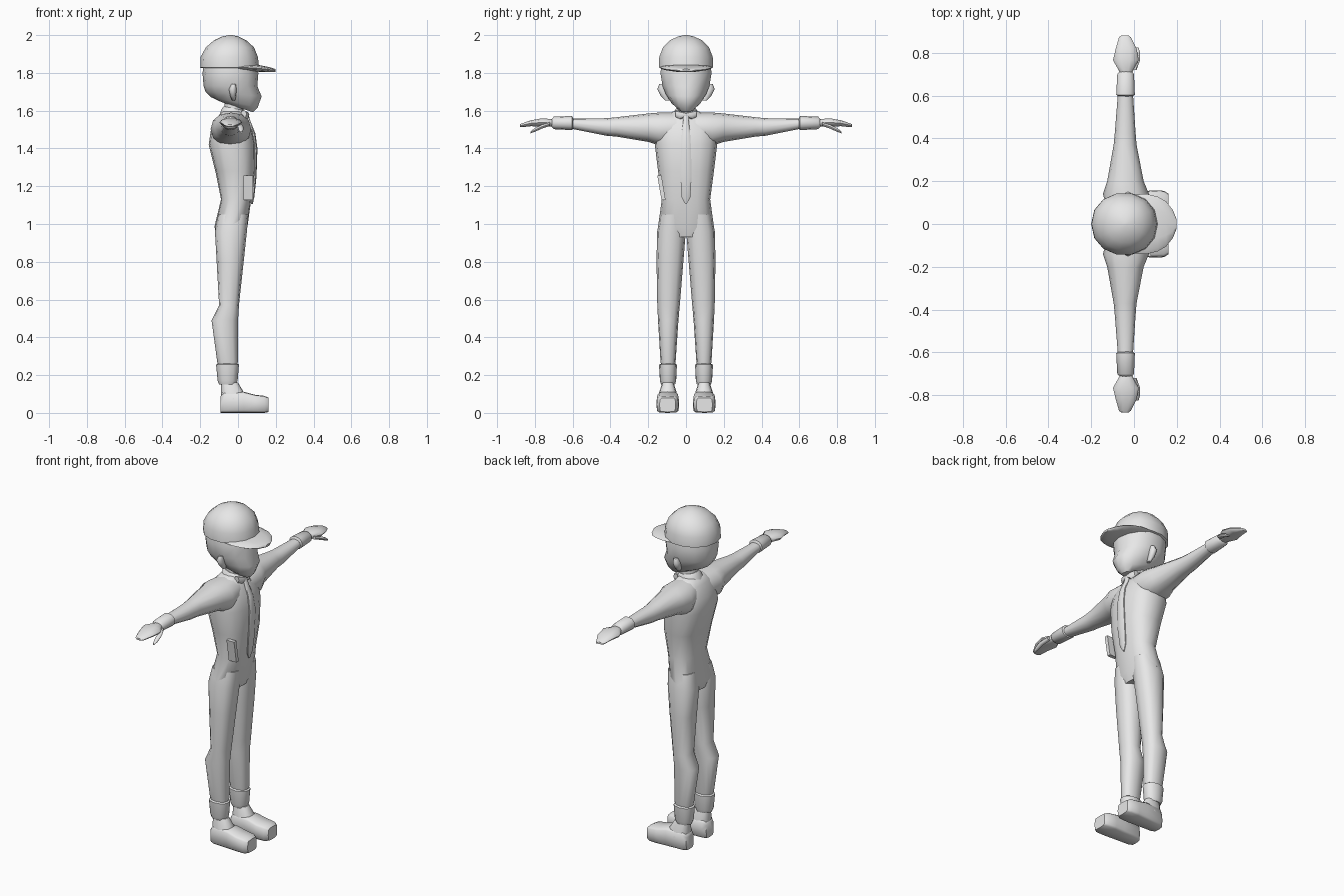
import bpy, bmesh, math

grey = bpy.data.materials.new("plain grey")
grey.diffuse_color = (0.8, 0.8, 0.8, 1)


def finish(name, bm, mirror=False, angle=50):
    bmesh.ops.recalc_face_normals(bm, faces=bm.faces)
    me = bpy.data.meshes.new(name)
    bm.to_mesh(me)
    bm.free()
    me.materials.append(grey)
    ob = bpy.data.objects.new(name, me)
    bpy.context.collection.objects.link(ob)
    bpy.ops.object.select_all(action='DESELECT')
    ob.select_set(True)
    bpy.context.view_layer.objects.active = ob
    bpy.ops.object.shade_smooth_by_angle(angle=math.radians(angle))
    if mirror:
        m = ob.modifiers.new("mirror", 'MIRROR')
        m.use_axis = (False, True, False)
        m.use_mirror_merge = False
    return ob


def loft(name, axis, rings, n=12, power=2.2, mirror=False, angle=50):
    """Skin rounded sections along an axis.
    Ring: position, low/high of both cross axes, optional slope along the first."""
    bm = bmesh.new()
    loops = []
    for r in rings:
        pos, a0, a1, b0, b1 = r[:5]
        slope = r[5] if len(r) > 5 else 0
        loop = []
        for i in range(n):
            t = 2 * math.pi * i / n
            c, s = math.cos(t), math.sin(t)
            u = math.copysign(abs(c) ** (2 / power), c) * (a1 - a0) / 2
            v = math.copysign(abs(s) ** (2 / power), s) * (b1 - b0) / 2
            co = [(a0 + a1) / 2 + u, (b0 + b1) / 2 + v]
            co.insert(axis, pos + slope * u)
            loop.append(bm.verts.new(co))
        loops.append(loop)
    for p, q in zip(loops, loops[1:]):
        for i in range(n):
            j = (i + 1) % n
            bm.faces.new((p[i], p[j], q[j], q[i]))
    bm.faces.new(loops[0])
    bm.faces.new(loops[-1])
    return finish(name, bm, mirror, angle)


# Body
loft("torso", 2, [
    (0.93, -0.11, 0.035, -0.09, 0.09),
    (0.985, -0.125, 0.05, -0.148, 0.148),
    (1.13, -0.09, 0.07, -0.128, 0.128),
    (1.28, -0.12, 0.092, -0.148, 0.148),
    (1.42, -0.155, 0.092, -0.165, 0.165),
    (1.49, -0.145, 0.078, -0.165, 0.165),
    (1.56, -0.115, 0.045, -0.13, 0.13),
    (1.595, -0.085, 0.02, -0.07, 0.07)], n=16, power=2.5)
loft("leg", 2, [
    (0.22, -0.095, -0.015, 0.065, 0.125),
    (0.27, -0.11, 0.0, 0.055, 0.135),
    (0.49, -0.14, 0.0, 0.04, 0.148),
    (0.57, -0.10, 0.005, 0.033, 0.152),
    (0.80, -0.113, 0.03, 0.014, 0.156),
    (0.96, -0.122, 0.047, 0.001, 0.153),
    (1.05, -0.105, 0.055, 0.005, 0.135)], power=2.4, mirror=True)
loft("trouser_cuff", 2, [
    (0.15, -0.10, -0.01, 0.058, 0.132),
    (0.17, -0.108, -0.002, 0.052, 0.138),
    (0.255, -0.116, 0.005, 0.048, 0.143),
    (0.262, -0.105, -0.005, 0.06, 0.13)], mirror=True)

# Shoes
loft("ankle", 2, [
    (0.07, -0.088, 0.045, 0.045, 0.148),
    (0.11, -0.09, 0.03, 0.05, 0.142),
    (0.16, -0.09, 0.0, 0.066, 0.125)], power=2.6, mirror=True)
loft("shoe", 0, [
    (-0.092, 0.06, 0.13, 0.0, 0.09),
    (-0.07, 0.046, 0.145, 0.0, 0.11),
    (0.03, 0.04, 0.152, 0.0, 0.112),
    (0.09, 0.036, 0.157, 0.0, 0.096),
    (0.14, 0.04, 0.155, 0.0, 0.09),
    (0.162, 0.055, 0.14, 0.005, 0.08)], power=5, mirror=True)

# Arms
loft("arm", 1, [
    (0.05, -0.12, 0.06, 1.42, 1.59),
    (0.14, -0.145, 0.07, 1.415, 1.59),
    (0.20, -0.125, 0.045, 1.435, 1.585),
    (0.37, -0.095, 0.012, 1.463, 1.565),
    (0.42, -0.09, 0.008, 1.467, 1.56),
    (0.61, -0.075, -0.005, 1.505, 1.558)], mirror=True)
loft("sleeve_cuff", 1, [
    (0.595, -0.07, -0.01, 1.51, 1.555),
    (0.603, -0.083, 0.004, 1.497, 1.572),
    (0.70, -0.078, 0.0, 1.502, 1.568),
    (0.712, -0.065, -0.01, 1.515, 1.555)], mirror=True)
loft("hand", 1, [
    (0.69, -0.06, -0.015, 1.52, 1.55),
    (0.715, -0.07, -0.005, 1.515, 1.557),
    (0.765, -0.098, 0.022, 1.515, 1.56),
    (0.82, -0.085, 0.012, 1.517, 1.55),
    (0.872, -0.07, -0.015, 1.512, 1.532),
    (0.88, -0.06, -0.025, 1.515, 1.527)], n=10, mirror=True)
loft("thumb", 1, [
    (0.72, -0.015, 0.012, 1.52, 1.54),
    (0.765, -0.002, 0.028, 1.504, 1.525),
    (0.80, 0.004, 0.028, 1.488, 1.508),
    (0.823, 0.01, 0.022, 1.48, 1.49)], n=8, mirror=True)

# Neck, collar and tie
loft("neck", 2, [
    (1.56, -0.075, 0.03, -0.05, 0.05),
    (1.66, -0.07, 0.03, -0.048, 0.048)])
loft("collar", 2, [
    (1.565, -0.098, 0.052, -0.075, 0.075, -0.2),
    (1.60, -0.085, 0.042, -0.06, 0.06, -0.2),
    (1.612, -0.075, 0.032, -0.052, 0.052, -0.2)])
loft("collar_flap", 1, [
    (0.0, 0.03, 0.06, 1.568, 1.588),
    (0.03, 0.025, 0.058, 1.553, 1.598),
    (0.055, 0.015, 0.045, 1.563, 1.603)], n=8, mirror=True)
loft("tie", 2, [
    (1.105, 0.068, 0.078, -0.004, 0.004),
    (1.14, 0.07, 0.086, -0.024, 0.024),
    (1.25, 0.08, 0.098, -0.031, 0.031),
    (1.40, 0.086, 0.103, -0.028, 0.028),
    (1.48, 0.072, 0.092, -0.023, 0.023),
    (1.55, 0.042, 0.064, -0.015, 0.015),
    (1.575, 0.035, 0.057, -0.018, 0.018)], n=10)

# Side pocket plate
bm = bmesh.new()
bmesh.ops.create_cube(bm, size=1)
for v in bm.verts:
    x, y, z = v.co
    v.co = (0.055 + 0.05 * x, -0.13 + 0.022 * y - 0.022 * z, 1.193 + 0.13 * z)
finish("side_pocket", bm, angle=30)

# Head
loft("head", 2, [
    (1.618, -0.085, 0.08, -0.045, 0.045, -0.32),
    (1.645, -0.145, 0.105, -0.078, 0.078, -0.22),
    (1.688, -0.172, 0.125, -0.108, 0.108, -0.08),
    (1.73, -0.182, 0.102, -0.127, 0.127),
    (1.80, -0.188, 0.108, -0.139, 0.139),
    (1.85, -0.18, 0.09, -0.13, 0.13)], n=14, power=2.1)
loft("ear", 2, [
    (1.655, -0.032, -0.015, 0.085, 0.112),
    (1.68, -0.042, -0.01, 0.09, 0.135),
    (1.715, -0.048, -0.008, 0.10, 0.152),
    (1.74, -0.035, -0.012, 0.11, 0.142)], n=8, mirror=True)

# Cap
loft("cap", 2, [
    (1.825, -0.19, 0.105, -0.138, 0.138),
    (1.828, -0.2, 0.112, -0.146, 0.146),
    (1.885, -0.198, 0.105, -0.145, 0.145),
    (1.935, -0.17, 0.085, -0.125, 0.125),
    (1.972, -0.128, 0.045, -0.088, 0.088),
    (1.992, -0.085, 0.005, -0.045, 0.045),
    (2.0, -0.05, -0.03, -0.01, 0.01)], n=14, power=2.1)
loft("cap_brim", 0, [
    (0.0, -0.138, 0.138, 1.812, 1.848),
    (0.06, -0.14, 0.14, 1.808, 1.846),
    (0.11, -0.128, 0.128, 1.806, 1.842),
    (0.15, -0.105, 0.105, 1.804, 1.834),
    (0.182, -0.065, 0.065, 1.804, 1.826),
    (0.198, -0.025, 0.025, 1.806, 1.82)], n=12, power=2)
